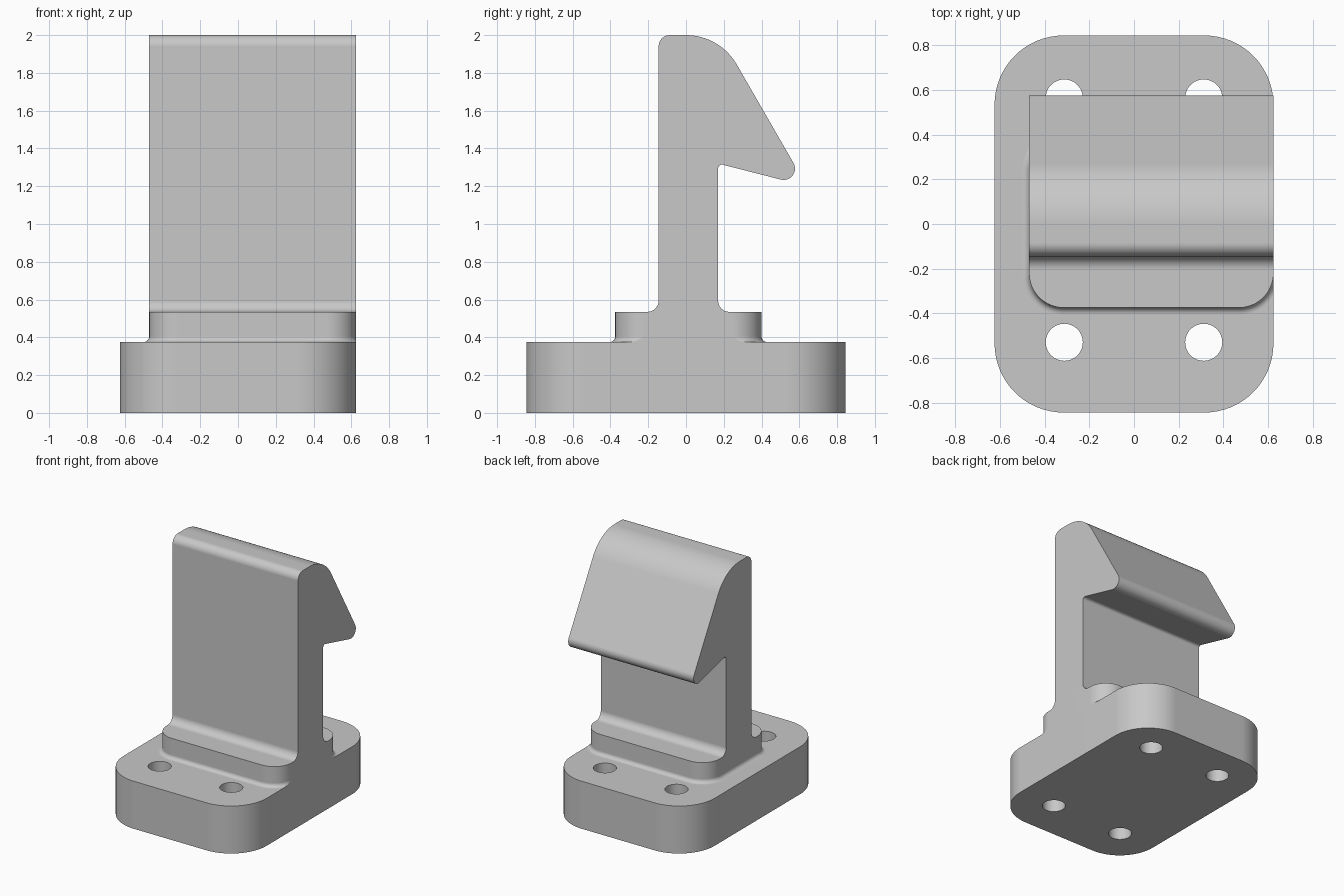
import bpy, bmesh
from math import sin, cos, pi
from mathutils import Vector

cube = bpy.data.objects.get("Cube")
if cube:
    bpy.data.objects.remove(cube, do_unlink=True)

grey = bpy.data.materials.new("plain grey")
grey.use_nodes = True
GREY = (0.58, 0.58, 0.58, 1)
grey.diffuse_color = GREY
grey.node_tree.nodes["Principled BSDF"].inputs["Base Color"].default_value = GREY


def rounded(corners, steps=16):
    """Outline through (u, v, radius) corners, each replaced by a tangent arc."""
    out = []
    for i, (u, v, r) in enumerate(corners):
        p = Vector((u, v))
        a = (Vector(corners[i - 1][:2]) - p).normalized()
        b = (Vector(corners[(i + 1) % len(corners)][:2]) - p).normalized()
        if r == 0:
            points = [p]
        else:
            half = a.angle(b) / 2
            centre = p + (a + b).normalized() * r / sin(half)
            start = p + a * r * cos(half) / sin(half) - centre
            end = p + b * r * cos(half) / sin(half) - centre
            sweep = pi - 2 * half
            points = [centre + (start * sin((1 - k / steps) * sweep)
                                + end * sin(k / steps * sweep)) / sin(sweep)
                      for k in range(steps + 1)]
        for q in points:
            if not out or (q - out[-1]).length > 1e-4:
                out.append(q)
    if (out[0] - out[-1]).length < 1e-4:
        out.pop()
    return out


def rectangle(x0, x1, y0, y1, r):
    return rounded([(x0, y0, r), (x1, y0, r), (x1, y1, r), (x0, y1, r)])


def loft(name, rings):
    """Closed solid through matching rings of 3D points."""
    bm = bmesh.new()
    loops = [[bm.verts.new(p) for p in ring] for ring in rings]
    n = len(loops[0])
    for low, high in zip(loops, loops[1:]):
        for i in range(n):
            j = (i + 1) % n
            bm.faces.new((low[i], low[j], high[j], high[i]))
    bm.faces.new(loops[0][::-1])
    bm.faces.new(loops[-1])
    bmesh.ops.recalc_face_normals(bm, faces=bm.faces)
    mesh = bpy.data.meshes.new(name)
    bm.to_mesh(mesh)
    bm.free()
    mesh.materials.append(grey)
    obj = bpy.data.objects.new(name, mesh)
    bpy.context.collection.objects.link(obj)
    return obj


def activate(obj):
    bpy.ops.object.select_all(action='DESELECT')
    obj.select_set(True)
    bpy.context.view_layer.objects.active = obj


def finish(obj):
    activate(obj)
    bpy.ops.object.shade_smooth_by_angle(angle=pi / 6)
    weighted = obj.modifiers.new("Even flats", 'WEIGHTED_NORMAL')
    weighted.keep_sharp = True


SIDE, INNER = 0.625, -0.47      # flush side and set-back side in x
BASE_TOP, STEP_TOP = 0.375, 0.535

# Base plate with four bolt holes
plan = rectangle(-SIDE, SIDE, -0.845, 0.845, 0.31)
base = loft("base_plate", [[(p.x, p.y, z) for p in plan] for z in (0, BASE_TOP)])
for x in (-0.3125, 0.3125):
    for y in (-0.53, 0.565):
        bpy.ops.mesh.primitive_cylinder_add(vertices=48, radius=0.083, depth=1,
                                            location=(x, y, 0.2))
        cutter = bpy.context.object
        cutter.name = "hole_cutter"
        cutter.hide_render = True
        cutter.data.materials.append(grey)
        activate(base)
        cut = base.modifiers.new("Hole", 'BOOLEAN')
        cut.operation, cut.solver, cut.object = 'DIFFERENCE', 'EXACT', cutter
        bpy.ops.object.modifier_apply(modifier=cut.name)
        bpy.data.objects.remove(cutter, do_unlink=True)
finish(base)

# Raised step, flaring into the plate and trimmed flush on one side
FLARE = 0.03
levels = [(FLARE * (1 - sin(a)), BASE_TOP + FLARE * (1 - cos(a)))
          for a in (k * pi / 16 for k in range(9))] + [(0, STEP_TOP)]
finish(loft("raised_step", [
    [(min(p.x, SIDE), p.y, z)
     for p in rectangle(INNER - d, SIDE + d, -0.375 - d, 0.40 + d, 0.155 + d)]
    for d, z in levels]))

# Upright arm with the barbed hook, as one side profile (y, z, corner radius)
profile = rounded([
    (-0.205, STEP_TOP, 0),
    (-0.145, STEP_TOP, 0.06),
    (-0.145, 2.0, 0.06),
    (0.179, 2.0, 0.31),
    (0.64, 1.20, 0.06),
    (0.17, 1.32, 0.02),
    (0.17, STEP_TOP, 0.06),
    (0.23, STEP_TOP, 0),
])
finish(loft("hook_arm", [[(x, p.x, p.y) for p in profile] for x in (INNER, SIDE)]))
